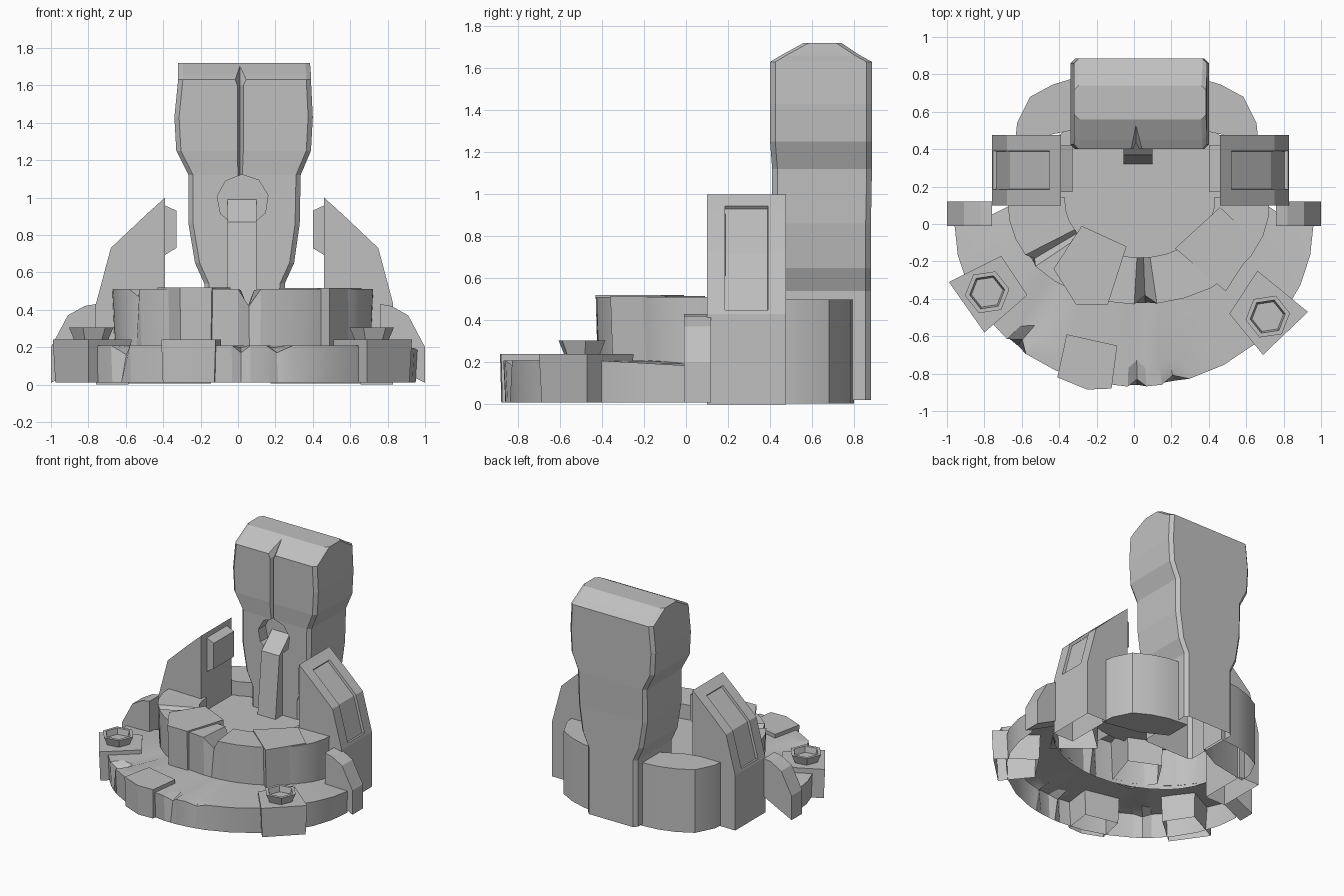
import bpy, bmesh, math
from mathutils import Vector

if "Cube" in bpy.data.objects:
    bpy.data.objects.remove(bpy.data.objects["Cube"])

stone = bpy.data.materials.new("grey stone")
stone.diffuse_color = (0.53, 0.53, 0.53, 1)
stone.use_nodes = True
stone.node_tree.nodes["Principled BSDF"].inputs["Base Color"].default_value = stone.diffuse_color


def finish(name, bm, recalc=True):
    if recalc:
        bmesh.ops.recalc_face_normals(bm, faces=bm.faces)
    me = bpy.data.meshes.new(name)
    bm.to_mesh(me)
    bm.free()
    me.materials.append(stone)
    ob = bpy.data.objects.new(name, me)
    bpy.context.collection.objects.link(ob)
    return ob


def open_bottom(bm, z):
    """Remove the flat faces lying at height z."""
    faces = [f for f in bm.faces if all(abs(v.co.z - z) < 0.003 for v in f.verts)]
    bmesh.ops.delete(bm, geom=faces, context='FACES')


def loft(rings, closed=True, caps=True):
    """Skin rings of equal point count."""
    bm = bmesh.new()
    vs = [[bm.verts.new(p) for p in r] for r in rings]
    n = len(rings[0])
    for a, b in zip(vs, vs[1:]):
        for i in range(n if closed else n - 1):
            j = (i + 1) % n
            bm.faces.new((a[i], a[j], b[j], b[i]))
    if caps:
        bm.faces.new(vs[0])
        bm.faces.new(vs[-1])
    return bm


def block(name, pts, z0, z1, taper=0.0, hollow=True):
    c = sum((Vector(p) for p in pts), Vector((0, 0))) / len(pts)
    low = [(*Vector(p).lerp(c, taper), z0) for p in pts]
    bm = loft([low, [(x, y, z1) for x, y in pts]])
    bmesh.ops.recalc_face_normals(bm, faces=bm.faces)
    if hollow:
        open_bottom(bm, z0)
    return finish(name, bm, False)


def side_prism(profile, y0, y1):
    """Extrude an x-z profile along y."""
    return loft([[(x, y, z) for x, z in profile] for y in (y0, y1)])


def cut(target, cutter):
    m = target.modifiers.new("cut", 'BOOLEAN')
    m.operation, m.solver, m.object = 'DIFFERENCE', 'EXACT', cutter
    bpy.context.view_layer.objects.active = target
    bpy.ops.object.modifier_apply(modifier=m.name)
    bpy.data.objects.remove(cutter)


def drum_point(a, r=1.0):
    return 0.025 + 0.70 * r * math.cos(a), 0.1 + 0.53 * r * math.sin(a)


# Lower basin: open half-ring shell with chipped edge
chips = {229: 0.05, 271: 0.04, 283: 0.04}
angles = [180, 191, 203, 215, 225, 229, 233, 244, 256, 268, 271, 274, 279, 283, 288,
          300, 313, 326, 338, 349, 360]
rings = [[], [], [], []]
for d in angles:
    a = math.radians(d)
    c, s, k = math.cos(a), math.sin(a), chips.get(d, 0)
    z = 0.185 + 0.025 * min(1, -2 * s)
    rings[0].append((0.95 * c, 0.86 * s, 0.01))
    rings[1].append(((0.96 - k) * c, (0.87 - k) * s, z - k))
    rings[2].append(((0.86 - k) * c, (0.77 - k) * s, z - k * 0.3))
    rings[3].append((*drum_point(a, 0.98), z))
finish("lower_basin", loft(rings, False, False))

# Upper basin front: open wall and broken rim
gaps = {214: 0.04, 273: 0.09}
angles = [176, 188, 200, 210, 214, 218, 230, 243, 256, 268, 273, 278, 290, 303, 316,
          329, 342, 354, 364]
rings = [[], [], [], []]
for d in angles:
    a, k = math.radians(d), gaps.get(d, 0)
    x, y = 0.03 + 0.4 * math.cos(a), 0.12 + 0.3 * math.sin(a)
    rings[0].append((*drum_point(a, 0.98), 0.18))
    rings[1].append((*drum_point(a, 1.0 - k), 0.51 - k))
    rings[2].append((x, y, 0.505 - k))
    rings[3].append((x, y, 0.39))
finish("upper_basin_wall", loft(rings, False, False))

# Basin floor, rounded in front and running back to the pillar
bm = bmesh.new()
arc = [(0.03 + 0.41 * math.cos(a), 0.12 + 0.31 * math.sin(a))
       for a in (math.pi + math.pi * i / 10 for i in range(11))]
outline = arc + [(0.48, 0.13), (0.48, 0.46), (0.38, 0.53), (-0.33, 0.53), (-0.42, 0.46), (-0.42, 0.13)]
bm.faces.new([bm.verts.new((x, y, 0.39)) for x, y in outline])
finish("basin_floor", bm)

# Base blocks on both sides of the pillar
back = [(0.66, 0.44), (0.65, 0.54), (0.58, 0.68), (0.46, 0.745), (0.33, 0.785), (0.17, 0.8),
        (0.17, 0.6), (0.36, 0.5)]
for side, s in (("right", 1), ("left", -1)):
    block("back_base_" + side, [(0.015 + s * (x - 0.01), y) for x, y in back], 0.005, 0.5, 0, s < 0)

# Loose stones set in the two tiers
block("rim_stone_left", [(-0.43, -0.24), (-0.28, -0.01), (-0.04, -0.12), (-0.14, -0.43), (-0.31, -0.43)],
      0.2, 0.52, 0.05)
block("rim_stone_right", [(0.22, -0.13), (0.46, 0.09), (0.66, -0.1), (0.49, -0.36)], 0.2, 0.515, 0.05)
block("front_stone", [(-0.36, -0.59), (-0.09, -0.65), (-0.12, -0.88), (-0.25, -0.885), (-0.41, -0.82)],
      0.01, 0.24, 0.05)

# Corner posts, each with a hollow six-sided cup
posts = {"left": ([(-0.99, -0.31), (-0.71, -0.17), (-0.57, -0.38), (-0.8, -0.58)], (-0.785, -0.365)),
         "right": ([(0.51, -0.48), (0.66, -0.25), (0.93, -0.47), (0.69, -0.70)], (0.715, -0.495))}
for side, (pts, (cx, cy)) in posts.items():
    block("post_" + side, pts, 0.01, 0.24, 0.06)
    cup = [[(cx + r * math.cos(math.tau * i / 6 + 0.15), cy + r * math.sin(math.tau * i / 6 + 0.15), z)
            for i in range(6)] for r, z in ((0.09, 0.235), (0.12, 0.305), (0.095, 0.305), (0.085, 0.26))]
    finish("cup_" + side, loft(cup))

# Side fins with recessed panel, inner pad and low outer wing
fin = [(0.62, 0), (0.795, 0), (0.795, 0.43), (0.715, 0.73), (0.53, 0.905), (0.425, 1.0),
       (0.425, 0.38), (0.62, 0.38)]
pad = [(0.365, 0.73), (0.43, 0.69), (0.43, 0.96), (0.365, 0.93)]
wing = [(0.76, 0.13), (1, 0.01), (1, 0.2), (0.91, 0.37), (0.82, 0.42), (0.76, 0.43)]
for side, s in (("right", 1), ("left", -1)):
    bm = side_prism([(0.035 + s * x, z) for x, z in fin], 0.1, 0.475)
    for axis, at in ((1, 0.185), (1, 0.39), (2, 0.45), (2, 0.945)):
        co, no = Vector((0, 0, 0)), Vector((0, 0, 0))
        co[axis], no[axis] = at, 1
        bmesh.ops.bisect_plane(bm, geom=bm.verts[:] + bm.edges[:] + bm.faces[:],
                               plane_co=co, plane_no=no)
    bmesh.ops.recalc_face_normals(bm, faces=bm.faces)
    panel = []
    for f in bm.faces:
        m = f.calc_center_median()
        if f.normal.z > 0.1 and 0.185 < m.y < 0.39 and 0.45 < m.z < 0.945:
            panel.append(f)
    bmesh.ops.inset_region(bm, faces=panel, thickness=0.002, depth=-0.02)
    open_bottom(bm, 0)
    open_bottom(bm, 0.38)
    finish("fin_" + side, bm, False)
    finish("fin_pad_" + side, side_prism([(0.035 + s * x, z) for x, z in pad], 0.17, 0.42))
    finish("wing_" + side, side_prism([(s * x, z) for x, z in wing], -0.01, 0.12))

# Pillar: chamfered sections at z, left x, right x, front y, back y
sections = [(0.02, -0.18, 0.25, 0.41, 0.88), (0.54, -0.18, 0.25, 0.41, 0.88),
            (0.65, -0.23, 0.30, 0.41, 0.88), (0.86, -0.265, 0.33, 0.41, 0.88),
            (1.12, -0.265, 0.335, 0.41, 0.885), (1.25, -0.33, 0.39, 0.40, 0.885),
            (1.43, -0.34, 0.40, 0.40, 0.885), (1.63, -0.32, 0.39, 0.40, 0.885),
            (1.66, -0.32, 0.39, 0.45, 0.83), (1.72, -0.32, 0.385, 0.56, 0.74)]
rings = []
for z, a, b, f, k in sections:
    c = 0.025
    rings.append([(x, y, z) for x, y in ((a + c, f), (b - c, f), (b, f + c), (b, k - c),
                                         (b - c, k), (a + c, k), (a, k - c), (a, f + c))])
pillar = finish("pillar", loft(rings))
# Alcove and vertical groove cut in the pillar front
hole = [[(0.025 + 0.138 * math.cos(math.tau * i / 9 + 0.2), y, 0.985 + 0.138 * math.sin(math.tau * i / 9 + 0.2))
         for i in range(9)] for y in (0.3, 0.5)]
cut(pillar, finish("alcove_cutter", loft(hole)))
groove = [[(x, y + o, z) for x, y in ((-0.02, 0.36), (0.05, 0.36), (0.01, 0.435))]
          for z, o in ((1.02, 0), (1.6, 0), (1.8, 0.18))]
cut(pillar, finish("groove_cutter", loft(groove)))
bm = bmesh.new()
bm.from_mesh(pillar.data)
open_bottom(bm, 0.02)
bm.to_mesh(pillar.data)
bm.free()

# Water chute falling from the alcove
chute = [(0.5, 0.38), (0.32, 0.38), (0.37, 0.87), (0.5, 0.99)]
finish("chute", loft([[(x, y, z) for y, z in chute] for x in (-0.055, 0.1)]))

# Smooth the rounded walls, keep edges sharp
for ob in bpy.data.objects:
    ob.select_set(ob.name.startswith(("upper_basin", "lower_basin", "back_base")))
bpy.ops.object.shade_smooth_by_angle(angle=math.radians(25))
